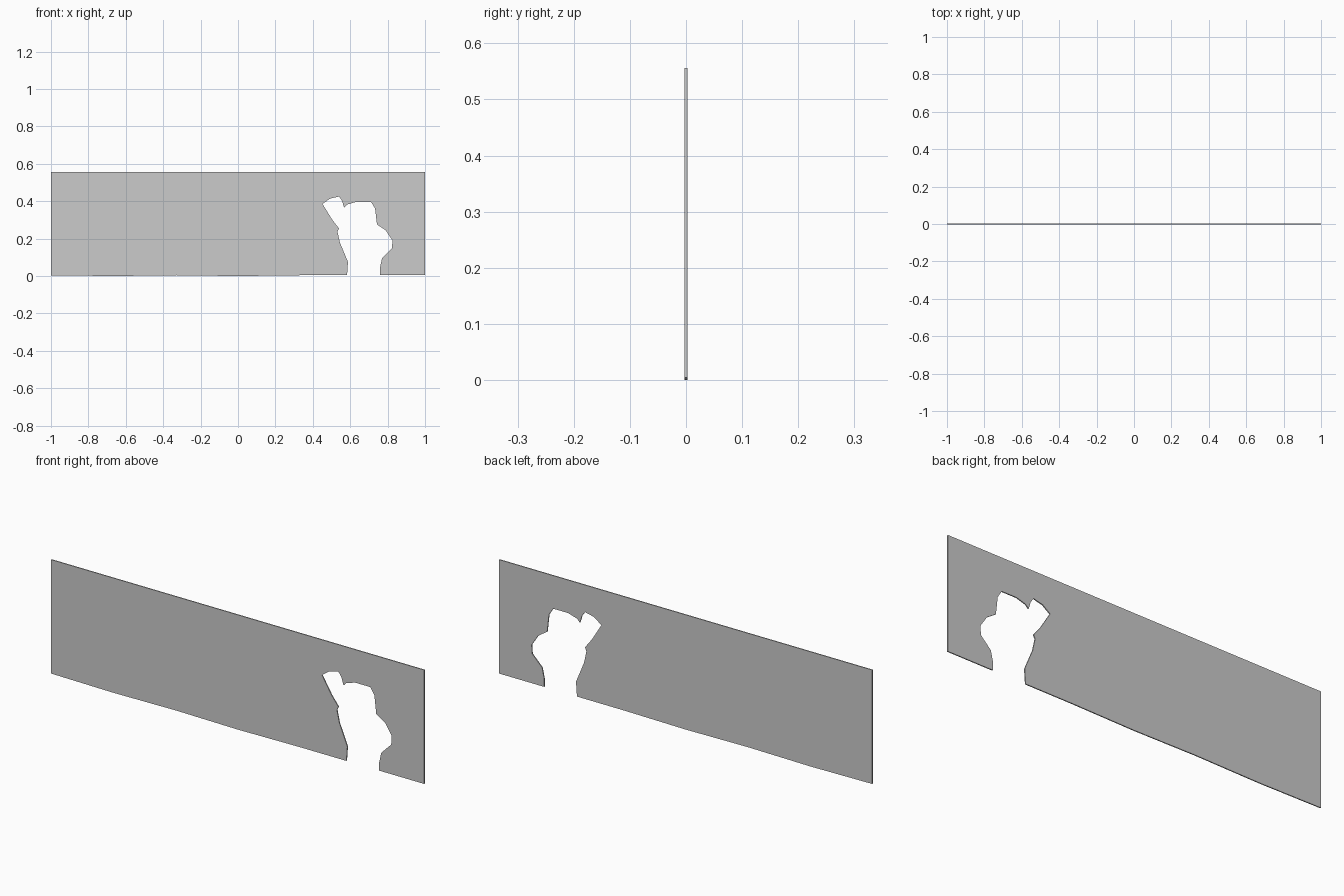
import bpy, bmesh

if "Cube" in bpy.data.objects:
    bpy.data.objects.remove(bpy.data.objects["Cube"])

HEIGHT, THICK = 0.556, 0.005

# ragged opening, from its lower left corner round to its lower right
opening = [(.583, .004), (.588, .075), (.545, .178), (.532, .237), (.540, .254),
           (.503, .302), (.452, .385), (.492, .414), (.540, .425), (.556, .403),
           (.567, .366), (.583, .382), (.631, .396), (.711, .396), (.733, .361),
           (.743, .275), (.791, .243), (.826, .190), (.823, .147), (.770, .094),
           (.759, .045), (.759, .004)]

# slightly uneven bottom edge
bottom = [(-1, .004), (-.67, 0), (-.33, .004), (0, 0), (.33, .004)]
outline = bottom + opening + [(1, .004), (1, HEIGHT), (-1, HEIGHT)]

# wall panel: one outline extruded to a thin sheet
bm = bmesh.new()
face = bm.faces.new([bm.verts.new((x, -THICK / 2, z)) for x, z in outline])
ext = bmesh.ops.extrude_face_region(bm, geom=[face], use_keep_orig=True)
moved = [g for g in ext["geom"] if isinstance(g, bmesh.types.BMVert)]
bmesh.ops.translate(bm, verts=moved, vec=(0, THICK, 0))
bmesh.ops.recalc_face_normals(bm, faces=bm.faces)
bmesh.ops.triangulate(bm, faces=[f for f in bm.faces if len(f.verts) > 4])
mesh = bpy.data.meshes.new("broken_wall_panel")
bm.to_mesh(mesh)
bm.free()
bpy.context.collection.objects.link(bpy.data.objects.new("broken_wall_panel", mesh))
